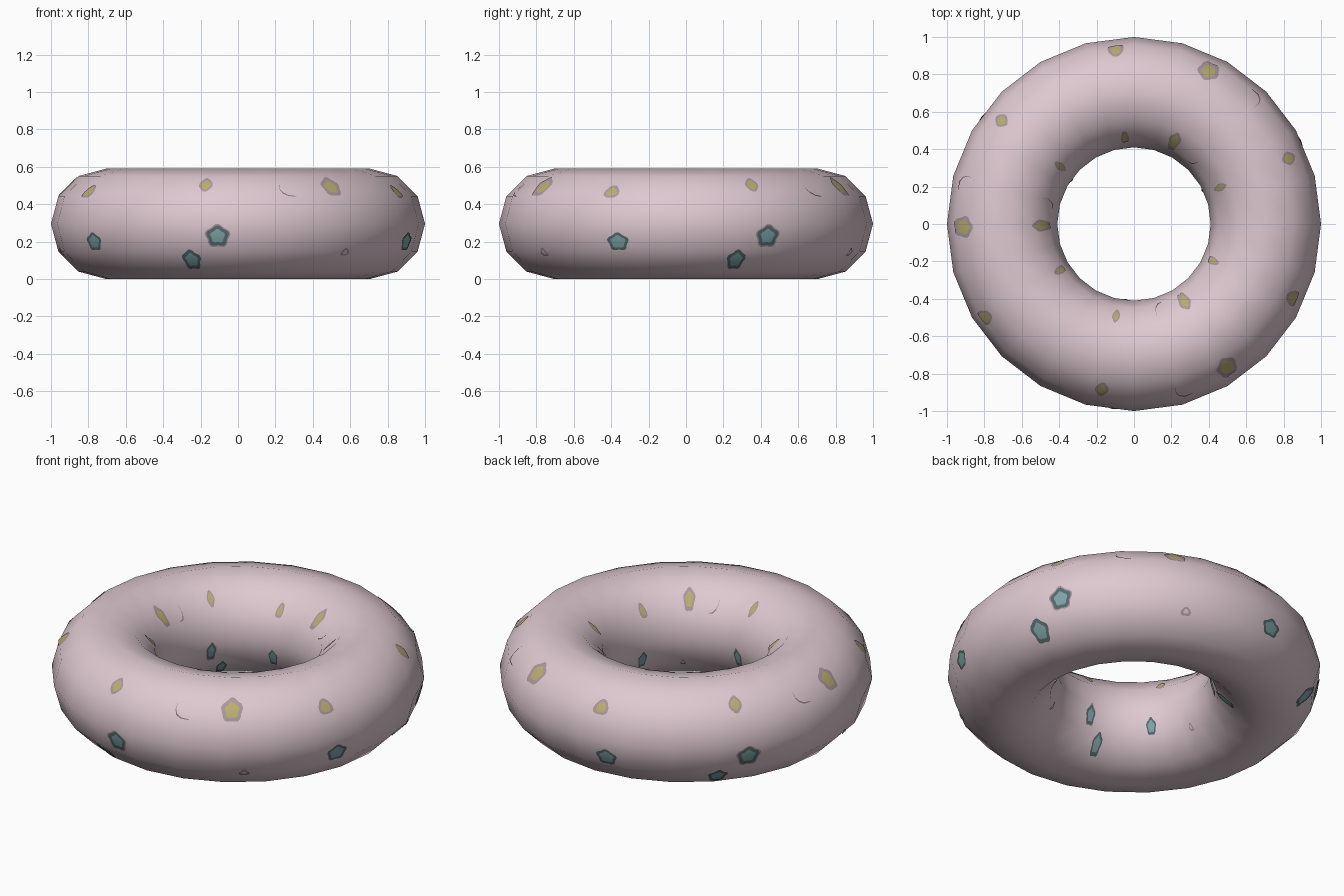
import bpy, math
from mathutils import Vector

if "Cube" in bpy.data.objects:
    bpy.data.objects.remove(bpy.data.objects["Cube"])

R, r = 0.705, 0.295          # ring radius, tube radius
SEG, SIDES = 24, 12


def material(name, rgb):
    m = bpy.data.materials.new(name)
    lin = [((c / 255 + 0.055) / 1.055) ** 2.4 for c in rgb]
    m.diffuse_color = (*lin, 1)
    m.use_nodes = True
    m.node_tree.nodes["Principled BSDF"].inputs["Base Color"].default_value = m.diffuse_color
    return m


PINK = material("pale_pink", (222, 201, 208))
YELLOW = material("mustard", (188, 175, 112))
MAUVE = material("mauve_grey", (170, 152, 160))
TEAL = material("teal", (128, 166, 170))
DARK = material("dark_teal", (88, 106, 110))
GREY = material("dark_mauve", (138, 120, 128))

# Ring body
bpy.ops.mesh.primitive_torus_add(major_segments=SEG, minor_segments=SIDES,
                                 major_radius=R, minor_radius=r, location=(0, 0, r))
ring = bpy.context.object
ring.name = "ring_body"
ring.data.materials.append(PINK)
bpy.ops.object.shade_smooth()


def on_ring(deg, z, side, lift):
    """Point and smooth normal on the faceted ring at an angle and height."""
    s = (z - r) / r
    step = 2 * math.pi / SIDES
    k = math.floor(math.asin(s) / step)
    s0, s1 = math.sin(k * step), math.sin((k + 1) * step)
    t = (s - s0) / (s1 - s0)
    c = math.cos(k * step) * (1 - t) + math.cos((k + 1) * step) * t
    half = 180 / SEG
    off = math.radians(deg % (2 * half) - half)
    rad = (R + side * r * c) * math.cos(math.radians(half)) / math.cos(off)
    a = math.radians(deg)
    out = Vector((math.cos(a), math.sin(a), 0))
    n = out * side * math.sqrt(1 - s * s) + Vector((0, 0, s))
    return out * rad + Vector((0, 0, z)) + n * lift, n


def plate(name, pts, faces, mats, side, lift=0.004):
    """Thin painted patch laid on the ring; pts are (angle, height)."""
    placed = [on_ring(d, z, side, lift) for d, z in pts]
    fs = [f if side > 0 else f[::-1] for f, _ in faces]
    me = bpy.data.meshes.new(name)
    me.from_pydata([p for p, _ in placed], [], fs)
    for m in mats:
        me.materials.append(m)
    for p, (_, mi) in zip(me.polygons, faces):
        p.material_index = mi
        p.use_smooth = True
    me.normals_split_custom_set_from_vertices([n for _, n in placed])
    bpy.context.collection.objects.link(bpy.data.objects.new(name, me))


def spot(name, deg, z, hw, hh, mats, bands, lobes=5, wave=0.1):
    """Lobed blob of concentric bands, on the outer and inner wall."""
    n = 30
    dw = math.degrees(hw / 0.93)
    pts, faces = [(deg, z)], []
    for f in bands:
        for i in range(n):
            a = 2 * math.pi * i / n
            q = f * (1 + wave * math.cos(lobes * (a - math.pi / 2)))
            pts.append((deg + dw * q * math.cos(a), z + hh * q * math.sin(a)))
    for i in range(n):
        j = (i + 1) % n
        faces.append(((0, 1 + i, 1 + j), 0))
        for b in range(1, len(bands)):
            p, q = 1 + (b - 1) * n, 1 + b * n
            faces.append(((p + i, q + i, q + j, p + j), b))
    for side, where in ((1, "outer"), (-1, "inner")):
        plate(name + "_" + where, pts, faces, mats, side)


def arc(name, deg):
    """Thin hooked stroke."""
    path = [(-2.2, .515), (-3.0, .50), (-3.1, .475), (-2.4, .455), (-0.8, .442), (2, .438)]
    w = [.003, .002, .003, .005, .005, .003]
    pts = [(deg + x, z) for x, z in path]
    pts += [(deg + x + k * 57, z + k) for (x, z), k in zip(path, w)]
    m = len(path)
    faces = [((i, i + 1, m + i + 1, m + i), 0) for i in range(m - 1)]
    for side, where in ((1, "outer"), (-1, "inner")):
        plate(name + "_" + where, pts, faces, [GREY], side)


# Pattern repeated three times around the ring
yellow = [MAUVE, MAUVE]
for rep, (y1, y2, y3, t1, t2, t3) in enumerate((
        (23, 64, 96, 26.4, 99, 16.9),
        (142, 181, 212, 144.9, 217.6, 135.6),
        (259, 303, 335, 263.6, 338, 254.4))):
    n = str(rep + 1)
    cols = [YELLOW, MAUVE]
    spot("yellow_spot_a" + n, y1, .50, .036, .034, cols, (.68, 1), 4, .06)
    spot("yellow_spot_b" + n, y2, .49, .058, .048, cols, (.66, 1), 5, .08)
    spot("yellow_spot_c" + n, y3, .463, .042, .033, cols, (.66, 1), 3, .08)
    cols = [TEAL, DARK, MAUVE]
    spot("teal_flower_a" + n, t1, .23, .062, .060, cols, (.58, .88, 1))
    spot("teal_flower_b" + n, t2, .20, .056, .046, cols[:2], (.70, 1))
    spot("teal_flower_c" + n, t3, .105, .050, .050, cols[:2], (.66, 1))
    arc("hook_mark" + n, 47 + 120 * rep)
    spot("faint_mark" + n, 67 + 120 * rep, .145, .026, .020, [PINK, MAUVE], (.5, 1), 3, .15)
